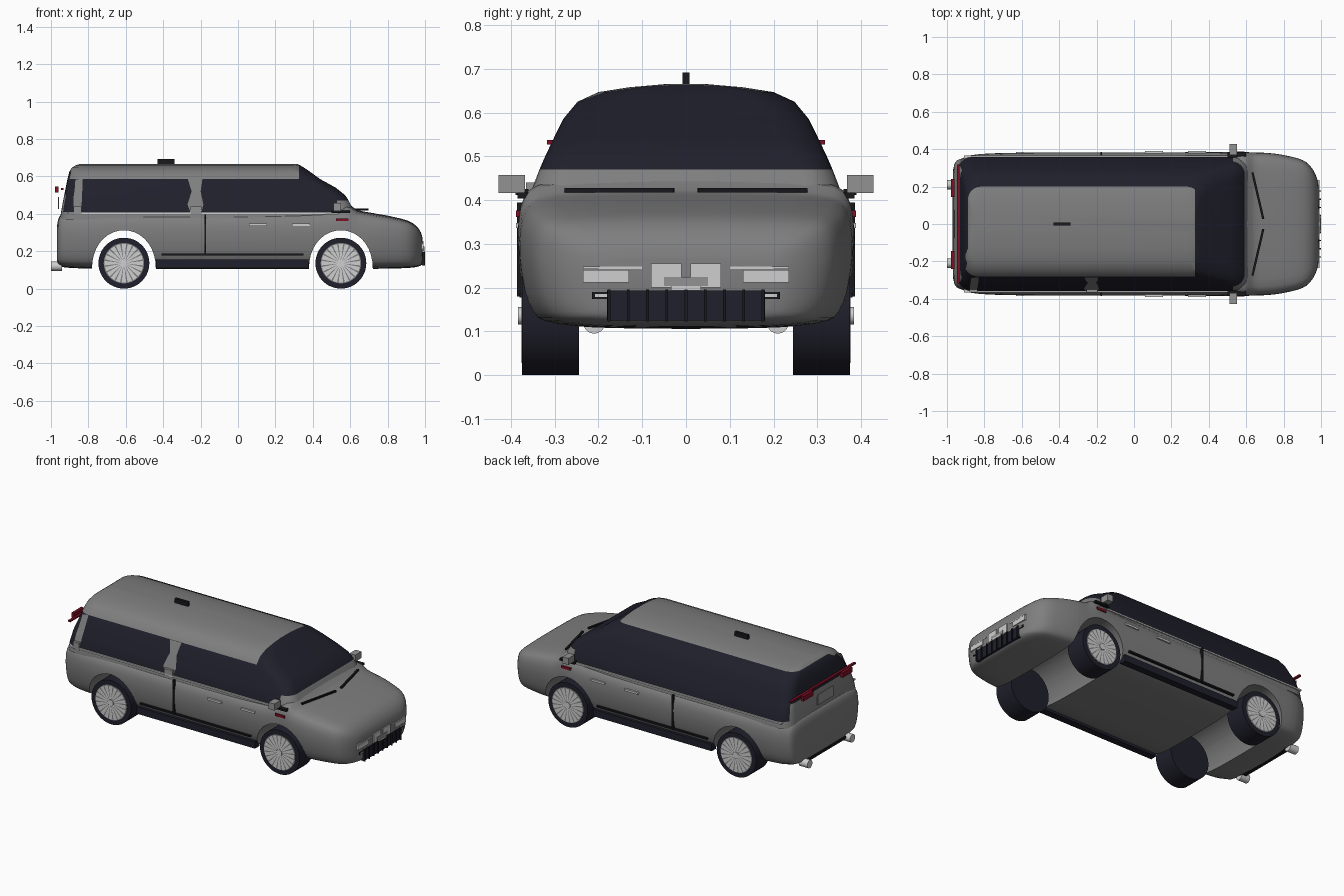
import bpy, bmesh, math
from mathutils import Vector

old = bpy.data.objects.get("Cube")
if old:
    bpy.data.objects.remove(old)


def material(name, r, g, b):
    m = bpy.data.materials.new(name)
    m.use_nodes = True
    m.diffuse_color = (r, g, b, 1)
    m.node_tree.nodes["Principled BSDF"].inputs["Base Color"].default_value = (r, g, b, 1)
    return m


GREY = material("body grey", .21, .21, .21)
SILVER = material("silver grey", .29, .29, .29)
GLASS = material("dark navy", .014, .014, .025)
BLACK = material("trim black", .009, .009, .012)
CHROME = material("light chrome", .62, .62, .62)
RED = material("lamp red", .21, .005, .018)


def finish(name, bm, *mats, smooth=True):
    bmesh.ops.recalc_face_normals(bm, faces=bm.faces)
    me = bpy.data.meshes.new(name)
    bm.to_mesh(me)
    bm.free()
    ob = bpy.data.objects.new(name, me)
    bpy.context.collection.objects.link(ob)
    for m in mats:
        me.materials.append(m)
    bpy.ops.object.select_all(action='DESELECT')
    ob.select_set(True)
    bpy.context.view_layer.objects.active = ob
    if smooth:
        bpy.ops.object.shade_smooth_by_angle(angle=math.radians(35))
    return ob


def box(name, lo, hi, mat):
    bm = bmesh.new()
    bmesh.ops.create_cube(bm, size=1)
    for v in bm.verts:
        v.co = [(a + b) / 2 + c * (b - a) for a, b, c in zip(lo, hi, v.co)]
    return finish(name, bm, mat, smooth=False)


def pair(name, lo, hi, mat):
    # the same box on both sides of the car
    box(name + "_left", lo, hi, mat)
    box(name + "_right", (lo[0], -hi[1], lo[2]), (hi[0], -lo[1], hi[2]), mat)


def loft(rings):
    bm = bmesh.new()
    rows = [[bm.verts.new(p) for p in ring] for ring in rings]
    n = len(rows[0])
    for a, b in zip(rows, rows[1:]):
        for i in range(n):
            j = (i + 1) % n
            bm.faces.new((a[i], a[j], b[j], b[i]))
    bm.faces.new(rows[0])
    bm.faces.new(rows[-1])
    return bm


def curve_rows(rows, steps):
    # smooth Catmull-Rom interpolation between profile rows
    pts = [Vector(r) for r in rows]
    out = []
    for i in range(len(pts) - 1):
        p0, p1, p2, p3 = pts[max(i - 1, 0)], pts[i], pts[i + 1], pts[min(i + 2, len(pts) - 1)]
        for s in range(steps):
            t = s / steps
            out.append(p1 + (p2 - p0) * t / 2 + (p0 * 2 - p1 * 5 + p2 * 4 - p3) * t * t / 2
                       + (p1 * 3 - p0 - p2 * 3 + p3) * t ** 3 / 2)
    return out + [pts[-1]]


def bisect(bm, faces, co, no):
    geom = {e for f in faces for e in [*f.verts, *f.edges, f]}
    bmesh.ops.bisect_plane(bm, geom=list(geom), dist=1e-5, plane_co=co, plane_no=no)


# Lower body: stations of x, half width, bottom, top
stations = [(-.967, .29, .14, .34), (-.955, .33, .122, .385), (-.92, .35, .113, .405), (-.82, .374, .108, .41),
            (-.5, .382, .106, .41), (0, .382, .106, .41), (.45, .384, .106, .42), (.58, .384, .106, .45),
            (.64, .382, .106, .42), (.72, .379, .106, .404), (.8, .368, .107, .39), (.9, .342, .11, .366),
            (.95, .3, .115, .338), (.978, .245, .124, .3), (.987, .2, .14, .265)]
# half cross section: width factor, height factor
section = [(0, 0), (.4, .005), (.66, .02), (.85, .06), (.92, .13), (.97, .29), (1, .55),
           (.995, .74), (.965, .87), (.88, .955), (.6, .99), (0, 1)]
half = curve_rows([(a, b, 0) for a, b in section], 2)
rings = []
for x, w, z0, z1 in curve_rows(stations, 3):
    ring = [(x, w * a, z0 + (z1 - z0) * b) for a, b, _ in half]
    rings.append(ring + [(x, -y, z) for _, y, z in ring[-2:0:-1]])
bm = loft(rings)

# Wheel arches: open tunnels right across the body, cut slab by slab along the curve
AXLES = {"rear": -.61, "front": .55}
HUB = .136
for axle in AXLES.values():
    arc = [(axle - .171 * math.cos(k * math.pi / 18), .1 + .212 * math.sin(k * math.pi / 18) ** .9)
           for k in range(19)]
    for x, z in arc:
        bisect(bm, bm.faces, (x, 0, 0), (1, 0, 0))
    spans = []
    for (xa, za), (xb, zb) in zip(arc, arc[1:]):
        co, no = Vector((xa, 0, za)), Vector((za - zb, 0, xb - xa)).normalized()
        spans.append((xa, xb, co, no))

    def slab(xa, xb):
        return [f for f in bm.faces if xa < f.calc_center_median().x < xb
                and all(xa - 1e-4 < v.co.x < xb + 1e-4 for v in f.verts)]

    for xa, xb, co, no in spans:
        bisect(bm, slab(xa, xb), co, no)
    below = [f for xa, xb, co, no in spans for f in slab(xa, xb)
             if (f.calc_center_median() - co).dot(no) < 0]
    bmesh.ops.delete(bm, geom=below, context='FACES')
    roofs = []
    for xa, xb, co, no in spans:
        rim = {v for f in slab(xa, xb) for v in f.verts if abs((v.co - co).dot(no)) < 4e-5}
        mid = (xa + xb) / 2
        roofs.append(sorted(rim, key=lambda v: math.atan2(v.co.y, (v.co.x - mid) / (xb - xa))))
    for rim in roofs:
        if len(rim) > 2:
            bm.faces.new(rim)
finish("lower_body", bm, GREY)

# Cabin: level slices of z, rear x, front x, half width, corner radius
slices = [(.37, -.952, .64, .362, .08), (.41, -.946, .622, .358, .08), (.47, -.935, .592, .335, .07),
          (.5, -.929, .572, .322, .07), (.54, -.921, .522, .303, .08), (.585, -.912, .44, .281, .08),
          (.625, -.902, .385, .248, .08), (.647, -.888, .352, .2, .07), (.658, -.87, .335, .13, .05),
          (.665, -.85, .32, .05, .03)]


def rounded(z, x0, x1, w, r):
    ring = []
    for cx, cy, start in ((x1 - r, w - r, 0), (x0 + r, w - r, 1), (x0 + r, r - w, 2), (x1 - r, r - w, 3)):
        for k in range(7):
            t = (start + k / 6) * math.pi / 2
            ring.append((cx + r * math.cos(t), cy + r * math.sin(t), z))
    return ring


bm = loft([rounded(*s) for s in slices])
for x in (.325, .53):
    bisect(bm, bm.faces, (x, 0, 0), (1, 0, 0))
bmesh.ops.recalc_face_normals(bm, faces=bm.faces)
for f in bm.faces:
    c = f.calc_center_median()
    if c.x > .325:
        glazed = c.z > .47 or (c.z > .41 and c.x < .53)
    elif f.normal.x < -.8:
        glazed = .5 < c.z < .647
    else:
        glazed = .41 < c.z < (.647 if c.y > 0 else .585)
    f.material_index = int(glazed)
finish("cabin", bm, GREY, GLASS)


def cabin_width(z):
    for a, b in zip(slices, slices[1:]):
        if a[0] <= z <= b[0]:
            return a[3] + (b[3] - a[3]) * (z - a[0]) / (b[0] - a[0])


# Window pillars on the right side, following the glass slope
def pillar(name, rows):
    bm = bmesh.new()
    prev = None
    for x0, x1, z in rows:
        y = -cabin_width(z) - .004
        cur = [bm.verts.new((x, y, z)) for x in (x0, x1)]
        if prev:
            bm.faces.new((prev[0], prev[1], cur[1], cur[0]))
        prev = cur
    bmesh.ops.solidify(bm, geom=bm.faces[:], thickness=.005)
    finish(name, bm, GREY, smooth=False)
    x0, x1, z = rows[0]
    box(name + "_foot", (x0, -.366, .395), (x1, -.34, .44), SILVER)


pillar("chevron_pillar", [(-.255, -.195, .41), (-.27, -.185, .45), (-.248, -.2, .52), (-.268, -.19, .585)])
pillar("rear_pillar", [(-.88, -.838, .41), (-.88, -.835, .47), (-.872, -.83, .585)])


def cylinder(name, x, y0, y1, z, r, mat, sides=48, axis='Y'):
    bm = bmesh.new()
    bmesh.ops.create_cone(bm, cap_ends=True, segments=sides, radius1=r, radius2=r, depth=y1 - y0)
    mid = (y0 + y1) / 2
    for v in bm.verts:
        a, b, c = v.co
        v.co = (x + a, mid + c, z + b) if axis == 'Y' else (mid + c, x + a, z + b)
    return finish(name, bm, mat)


# Wheels with many thin spokes
for end, x in AXLES.items():
    for side, s in (("left", 1), ("right", -1)):
        tag = end + "_" + side
        cylinder("tyre_" + tag, x, *sorted((s * .245, s * .375)), HUB, HUB, GLASS)
        cylinder("hub_" + tag, x, *sorted((s * .37, s * .384)), HUB, .02, CHROME, 16)
        bm = bmesh.new()
        for k in range(20):
            t = k * math.pi / 10
            u = Vector((math.cos(t), 0, math.sin(t)))
            n = Vector((-u.z, 0, u.x))
            o = Vector((x, s * .381, HUB))
            bm.faces.new([bm.verts.new(o + u * r + n * w)
                          for r, w in ((.015, -.002), (.103, -.012), (.103, .012), (.015, .002))])
        bmesh.ops.solidify(bm, geom=bm.faces[:], thickness=.007)
        finish("spokes_" + tag, bm, CHROME, smooth=False)
        cylinder("rim_" + tag, x, *sorted((s * .37, s * .3765)), HUB, .108, GREY)

# Side trim
pair("running_board", (-.438, .33, .112), (.378, .373, .155), GLASS)
pair("sill_line", (-.41, .365, .178), (.35, .381, .188), BLACK)
pair("door_line", (-.18, .37, .18), (-.17, .386, .395), BLACK)
pair("belt_strip", (-.91, .345, .4), (.56, .366, .409), CHROME)
for k, x in enumerate((.06, .29)):
    pair("door_handle_%d" % k, (x, .375, .336), (x + .095, .389, .348), CHROME)
pair("side_lamp", (.525, .375, .361), (.59, .388, .376), RED)
pair("mirror_mount", (.5, .35, .404), (.6, .385, .417), BLACK)
pair("mirror_arm", (.515, .36, .412), (.54, .39, .425), BLACK)
pair("mirror", (.51, .368, .416), (.55, .428, .457), SILVER)
box("roof_aerial", (-.43, -.008, .66), (-.34, .008, .692), BLACK)

# Wipers
for name, s in (("left", 1), ("right", -1)):
    w = box("wiper_" + name, (-.006, -.128, -.005), (.006, .128, .005), BLACK)
    w.location = (.662, s * .152, .423)
    w.rotation_euler = (0, 0, s * .23)

# Nose: grille, headlamps, plates
box("grille", (.95, -.18, .125), (.992, .18, .194), GLASS)
for k in range(9):
    y = -.176 + k * .044
    box("grille_bar_%d" % k, (.985, y - .003, .123), (1, y + .003, .196), BLACK)
pair("headlamp", (.955, .13, .212), (.992, .235, .24), CHROME)
pair("lamp_brow", (.955, .1, .243), (.99, .235, .248), CHROME)
pair("centre_plate", (.97, .01, .2), (.993, .08, .255), CHROME)
box("centre_bridge", (.97, -.05, .204), (.996, .05, .224), SILVER)
box("centre_badge_plate", (.97, -.034, .194), (.999, .034, .204), CHROME)
pair("bumper_slot", (.95, .17, .174), (.988, .215, .19), BLACK)
pair("bumper_insert", (.95, .177, .179), (.99, .208, .185), CHROME)

# Tail: light bar, lamps, plate, exhausts, bumper strip
box("tail_bar", (-.947, -.318, .527), (-.932, .318, .537), RED)
pair("tail_lamp", (-.978, .145, .515), (-.96, .24, .546), RED)
box("tail_plate", (-.962, -.075, .425), (-.956, .075, .49), SILVER)
box("rear_bumper_strip", (-.97, -.2, .118), (-.93, .2, .134), BLACK)
for name, y in (("left", .21), ("right", -.21)):
    cylinder("exhaust_" + name, y, -1, -.94, .12, .025, CHROME, 20, axis='X')
